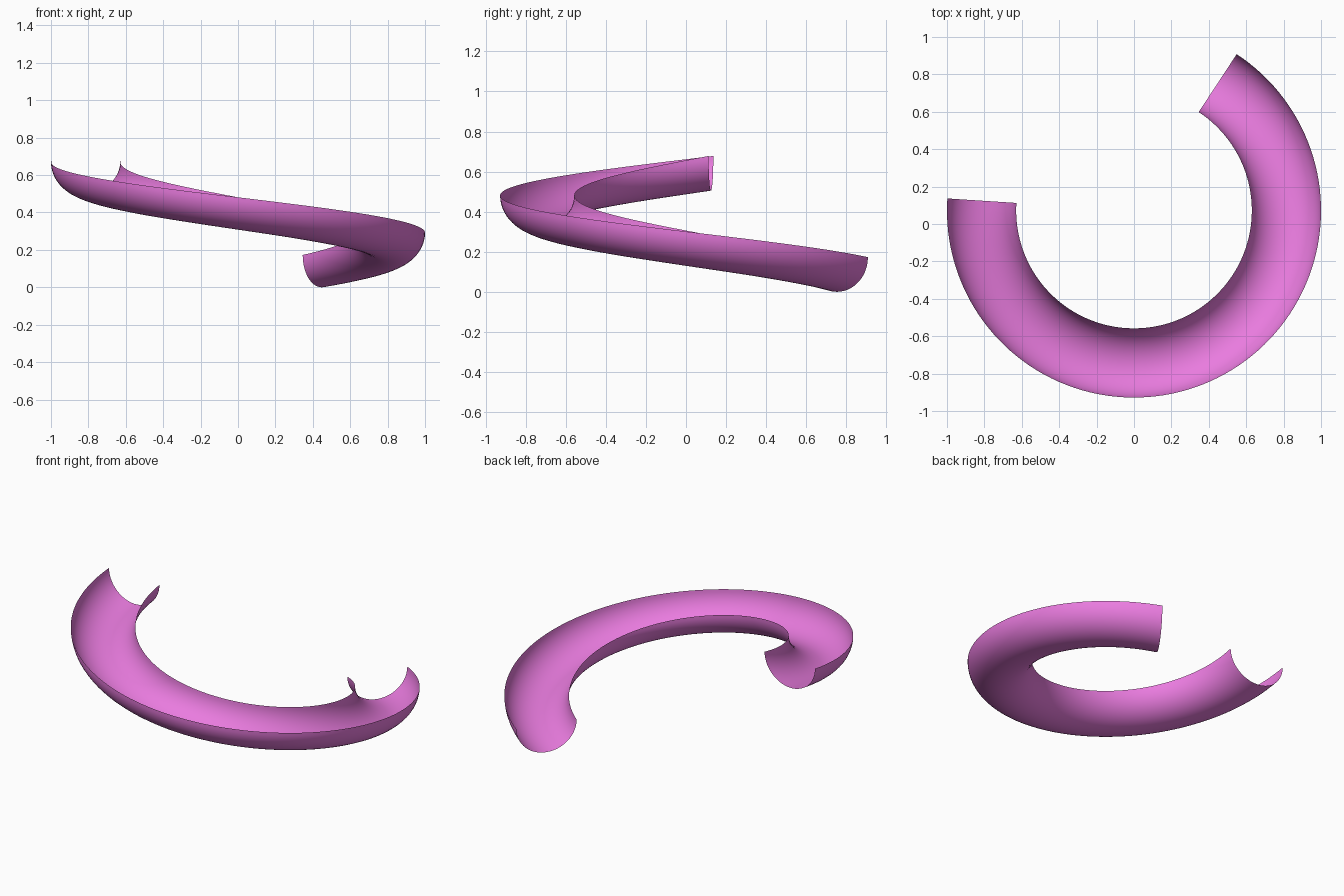
import bpy, bmesh
from math import cos, sin, pi, radians

if "Cube" in bpy.data.objects:
    bpy.data.objects.remove(bpy.data.objects["Cube"])

CY = 0.072                # helix axis in y
R, W, D = 0.815, 0.185, 0.173   # path radius, trough half width, depth
START, SWEEP, RISE = radians(56.7), radians(-240.4), 0.505
STEPS, SIDES = 96, 28

# Half-pipe section swept along a helix
bm = bmesh.new()
rows = []
for i in range(STEPS + 1):
    t = i / STEPS
    a = START + SWEEP * t
    row = []
    for j in range(SIDES + 1):
        p = pi * j / SIDES
        r = R + W * cos(p)
        row.append(bm.verts.new((r * cos(a), CY + r * sin(a), D - D * sin(p) + RISE * t)))
    rows.append(row)
for r0, r1 in zip(rows, rows[1:]):
    for j in range(SIDES):
        bm.faces.new((r0[j], r0[j + 1], r1[j + 1], r1[j]))

# Trough surface faces up and inwards
if bm.faces[:][SIDES // 2].normal.length == 0:
    bm.normal_update()
if bm.faces[:][SIDES // 2].normal.z < 0:
    bmesh.ops.reverse_faces(bm, faces=bm.faces[:])
for f in bm.faces:
    f.smooth = True

mesh = bpy.data.meshes.new("spiral_trough")
bm.to_mesh(mesh)
bm.free()
slide = bpy.data.objects.new("spiral_trough", mesh)
bpy.context.collection.objects.link(slide)

# Pink plastic
mat = bpy.data.materials.new("pink")
mat.diffuse_color = (0.82, 0.2, 0.74, 1)
mat.use_nodes = True
mat.node_tree.nodes["Principled BSDF"].inputs["Base Color"].default_value = mat.diffuse_color
mesh.materials.append(mat)
